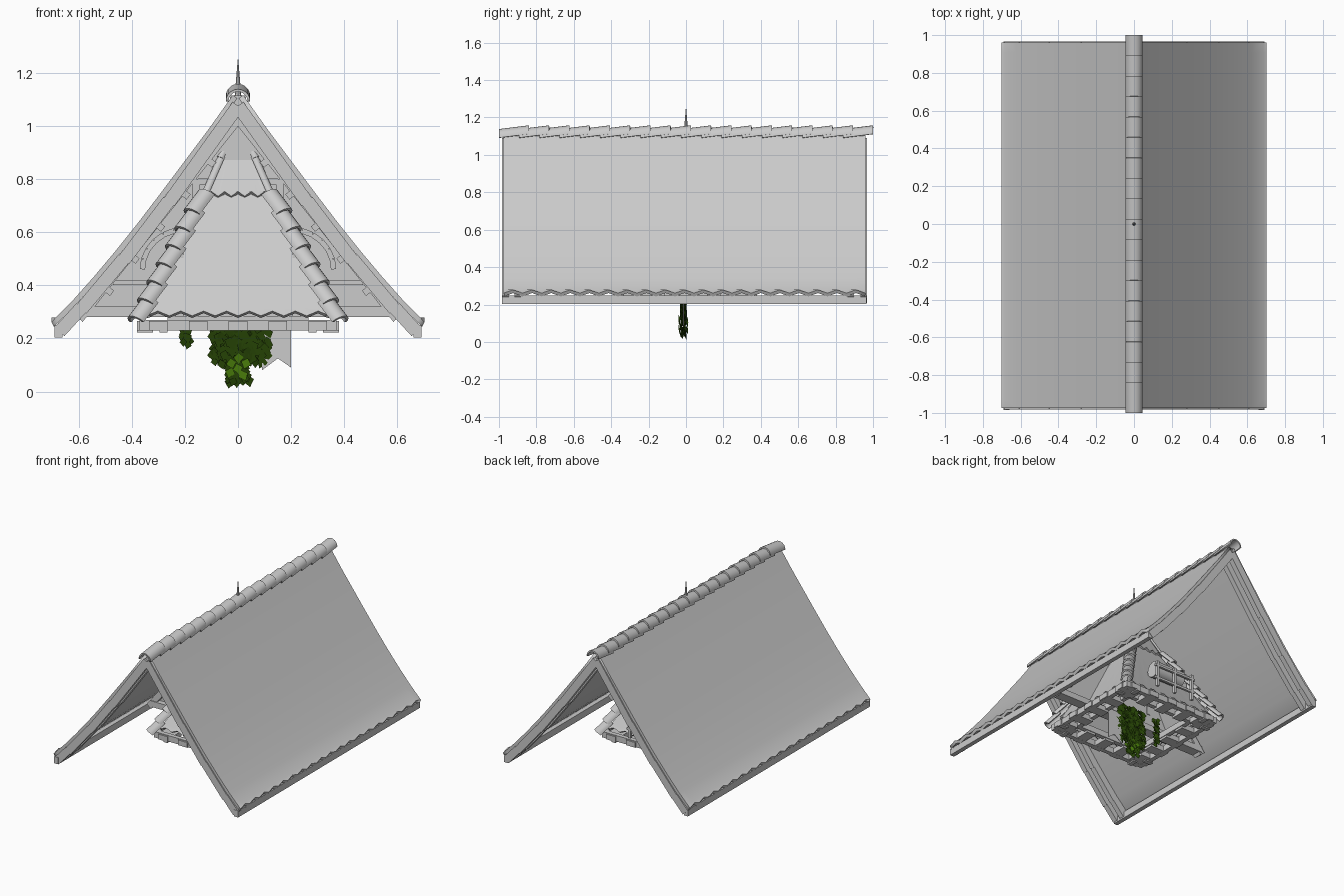
import bpy, bmesh, math, random
from mathutils import Vector, Matrix

random.seed(4)
cube = bpy.data.objects.get("Cube")
if cube:
    bpy.data.objects.remove(cube)


def material(name, color):
    m = bpy.data.materials.new(name)
    m.use_nodes = True
    m.diffuse_color = (*color, 1)
    m.node_tree.nodes["Principled BSDF"].inputs["Base Color"].default_value = (*color, 1)
    return m


GREY = material("light grey", (0.6, 0.6, 0.6))
DARK_LEAF = material("dark green", (0.022, 0.065, 0.002))
BRIGHT_LEAF = material("bright green", (0.08, 0.24, 0.004))


def finish(name, bm, mats=(GREY,), thick=0, smooth=False):
    for e in bm.edges:
        e.smooth = not e.is_boundary
    me = bpy.data.meshes.new(name)
    bm.to_mesh(me)
    bm.free()
    ob = bpy.data.objects.new(name, me)
    bpy.context.collection.objects.link(ob)
    for m in mats:
        me.materials.append(m)
    if thick:
        mod = ob.modifiers.new("thickness", "SOLIDIFY")
        mod.thickness = thick
    if smooth:
        bpy.ops.object.select_all(action="DESELECT")
        ob.select_set(True)
        bpy.context.view_layer.objects.active = ob
        bpy.ops.object.shade_smooth_by_angle(angle=math.radians(35))
    return ob


def add_box(bm, loc, size, rot=None):
    m = Matrix.Translation(loc) @ (rot or Matrix()) @ Matrix.Diagonal((*size, 1))
    bmesh.ops.create_cube(bm, size=1, matrix=m)


def add_beam(bm, a, b, wide, deep):
    """Straight timber from a to b in the xz plane, wide along y."""
    a, b = Vector(a), Vector(b)
    d = b - a
    rot = Matrix.Rotation(-math.atan2(d.z, d.x), 4, "Y")
    add_box(bm, (a + b) / 2, (d.length, wide, deep), rot)


def toothed_panel(name, rows, teeth, up, thick):
    """Sheet through pairs of row end points, top row first, with a toothed lower edge."""
    bm = bmesh.new()
    n = teeth * 2
    grid = [[bm.verts.new(Vector(a).lerp(Vector(b), i / n)) for i in range(n + 1)] for a, b in rows]
    for v in grid[-1][1::2]:
        v.co.z += 0.018
    for r, s in zip(grid, grid[1:]):
        for i in range(n):
            f = bm.faces.new((r[i], r[i + 1], s[i + 1], s[i]))
            f.normal_update()
            if f.normal.dot(Vector(up)) < 0:
                f.normal_flip()
    return finish(name, bm, thick=thick, smooth=True)


def tile_run(name, p0, p1, count, length, radius, lift):
    """Overlapping half-round cap tiles from p0 to p1."""
    p0, p1 = Vector(p0), Vector(p1)
    d = (p1 - p0).normalized()
    side = d.cross(Vector((0, 0, 1))).normalized()
    up = side.cross(d)
    step = ((p1 - p0).length - length) / (count - 1)
    bm = bmesh.new()
    for k in range(count):
        rings = []
        for t in (0, 1):
            c = p0 + d * (k * step + t * length) + up * lift * t
            rings.append([bm.verts.new(c + radius * (side * math.cos(a) + up * math.sin(a)))
                          for a in (math.pi * j / 10 for j in range(11))])
        for j in range(10):
            bm.faces.new((rings[0][j], rings[0][j + 1], rings[1][j + 1], rings[1][j]))
    bmesh.ops.recalc_face_normals(bm, faces=bm.faces)
    return finish(name, bm, thick=0.01, smooth=True)


# Great gable roof: two sagging slopes, end rafters, eave boards and ridge
PROFILE = [(0.02, 1.115), (0.11, 0.988), (0.2, 0.868), (0.29, 0.748), (0.38, 0.63),
           (0.46, 0.53), (0.54, 0.435), (0.62, 0.345), (0.685, 0.279), (0.702, 0.261)]
rafters, eaves = bmesh.new(), bmesh.new()
for sx, side in ((1, "left"), (-1, "right")):
    toothed_panel(f"main_roof_{side}", [((sx * x, -0.975, z), (sx * x, 0.96, z)) for x, z in PROFILE],
                  19, (sx * 0.78, 0, 0.62), 0.02)
    under = [(sx * (x - 0.03), z - 0.03) for x, z in PROFILE[1::2]]
    under[0] = (0, 1.075)
    for y in (-0.965, -0.9, 0.88, 0.95):
        for (xa, za), (xb, zb) in zip(under, under[1:]):
            add_beam(rafters, (xa, y, za), (xb, y, zb - 0.006), 0.035, 0.05)
    add_box(eaves, (sx * 0.675, -0.01, 0.226), (0.03, 1.95, 0.045))
add_box(rafters, (0, -0.01, 1.085), (0.06, 1.92, 0.06))
finish("main_rafters", rafters)
finish("eave_boards", eaves)
tile_run("ridge_tiles", (0, -1, 1.092), (0, 1, 1.092), 18, 0.16, 0.046, 0.02)

# Central truss with its infill wall, collars, posts, pegs and curved braces
TY = -0.07
wall = bmesh.new()
wall.faces.new([wall.verts.new(p) for p in ((-0.59, TY, 0.28), (0.59, TY, 0.28), (0, TY, 1.03))])
finish("truss_wall", wall, thick=0.02)
truss = bmesh.new()
add_box(truss, (0, TY, 0.3), (1.18, 0.07, 0.04))
add_box(truss, (0, TY, 0.41), (0.94, 0.04, 0.02))
add_box(truss, (0, TY, 0.79), (0.3, 0.05, 0.025))
for sx in (1, -1):
    add_beam(truss, (0, TY, 1.03), (sx * 0.6, TY, 0.275), 0.06, 0.04)
    add_box(truss, (sx * 0.158, TY, 0.6), (0.027, 0.05, 0.4))
    for k in range(5):
        t = 0.18 + k * 0.16
        add_box(truss, (sx * (0.6 * t - 0.01), TY, 0.995 - 0.755 * t), (0.025, 0.07, 0.02),
                Matrix.Rotation(sx * 0.9, 4, "Y"))
    arc = [Vector((sx * (0.2 + 0.16 * math.sin(a)), TY, 0.46 + 0.15 * math.cos(a)))
           for a in (math.pi * k / 12 for k in range(7))]
    for a, b in zip(arc, arc[1:]):
        add_beam(truss, a, b, 0.04, 0.02)
finish("truss_timbers", truss)

# Pavilion roof: two tiers of four slopes with tiled hips
for k in range(4):
    turn = Matrix.Rotation(k * math.pi / 2, 3, "Z")

    def slope(name, top, bottom, teeth):
        lip = Vector(top).lerp(Vector(bottom), 0.94)
        rows = [(turn @ Vector((-w, -w, z)), turn @ Vector((w, -w, z))) for w, z in (top, lip, bottom)]
        toothed_panel(name, rows, teeth, turn @ Vector((0, -0.88, 0.47)), 0.014)

    slope(f"lower_slope_{k}", (0.1, 0.77), (0.345, 0.285), 8)
    slope(f"upper_slope_{k}", (0.014, 1.01), (0.125, 0.735), 5)
    corner = lambda w, z: turn @ Vector((w, -w, z))
    tile_run(f"lower_hip_{k}", corner(0.115, 0.74), corner(0.37, 0.25), 7, 0.105, 0.038, 0.02)
    tile_run(f"upper_hip_{k}", corner(0.006, 1.012), corner(0.118, 0.745), 2, 0.16, 0.016, 0.003)

# Spire on the pavilion
bm = bmesh.new()
bmesh.ops.create_cone(bm, segments=8, radius1=0.022, radius2=0.001, depth=0.25, cap_ends=True,
                      matrix=Matrix.Translation((0, 0, 1.125)))
finish("spire", bm)

# Pavilion base: ring beams, bracket blocks and inner posts
base = bmesh.new()
for k in range(4):
    turn = Matrix.Rotation(k * math.pi / 2, 4, "Z")
    for r, z, w in ((0.355, 0.25, 0.03), (0.25, 0.265, 0.03)):
        add_box(base, turn @ Vector((0, -r, z)), (2 * r + w, w, 0.04), turn)
    for i in range(5):
        x = -0.3 + i * 0.15
        add_box(base, turn @ Vector((x, -0.31, 0.248)), (0.07, 0.14, 0.035), turn)
    for x in (-0.28, 0.28):
        add_box(base, turn @ Vector((x, -0.35, 0.24)), (0.03, 0.06, 0.035), turn)
    add_box(base, turn @ Vector((0.22, -0.22, 0.4)), (0.03, 0.03, 0.26), turn)
finish("pavilion_base", base)

# Drum and railing on the rear slope
bm = bmesh.new()
bmesh.ops.create_cone(bm, segments=14, radius1=0.055, radius2=0.055, depth=0.22, cap_ends=True,
                      matrix=Matrix.Translation((0, 0.32, 0.47)) @ Matrix.Rotation(math.pi / 2, 4, "Y"))
finish("rear_drum", bm, smooth=True)
rail = bmesh.new()
for x in (-0.14, 0, 0.14):
    add_box(rail, (x, 0.4, 0.39), (0.018, 0.018, 0.18))
for z in (0.36, 0.45):
    add_box(rail, (0, 0.4, z), (0.32, 0.015, 0.015))
finish("rear_railing", rail)

# Torn hanging cloth
cloth = bmesh.new()
outline = ((0.1, 0.3), (0.2, 0.3), (0.2, 0.09), (0.15, 0.125), (0.09, 0.08))
cloth.faces.new([cloth.verts.new((x, -0.012, z)) for x, z in outline])
finish("hanging_cloth", cloth, thick=0.004)

# Hanging ivy: strands of broad diamond leaves, paler near the middle tips
ivy = bmesh.new()


def add_leaf(x, y, z, size, tone):
    rot = Matrix.Rotation(random.uniform(-0.4, 0.4), 3, "Z") @ Matrix.Rotation(random.uniform(-0.4, 0.4), 3, "Y")
    f = ivy.faces.new([ivy.verts.new(Vector((x, y, z)) + rot @ Vector(p) * size) for p in
                       ((0, -0.2, 1), (-0.9, 0, 0.1), (0, 0.2, -1), (0.9, 0, 0.1))])
    f.material_index = tone


strands = [(-0.09 + 0.0125 * i, 0.1 + 0.03 * (i % 3 == 1)) for i in range(17)]
strands += [(-0.035 + 0.014 * i, 0.03) for i in range(6)] + [(-0.205, 0.175), (-0.19, 0.17)]
for x, low in strands:
    z = 0.36
    while z > low:
        add_leaf(x + random.uniform(-0.006, 0.006), random.uniform(-0.028, 0), z, random.uniform(0.016, 0.025), 0)
        z -= random.uniform(0.012, 0.017)
for x, z in ((-0.025, 0.105), (0.03, 0.105), (0.002, 0.125), (0, 0.085), (-0.03, 0.07), (0.02, 0.06)):
    for y in (-0.036, 0.006):
        add_leaf(x, y, z, 0.022, 1)
finish("hanging_ivy", ivy, mats=(DARK_LEAF, BRIGHT_LEAF))
